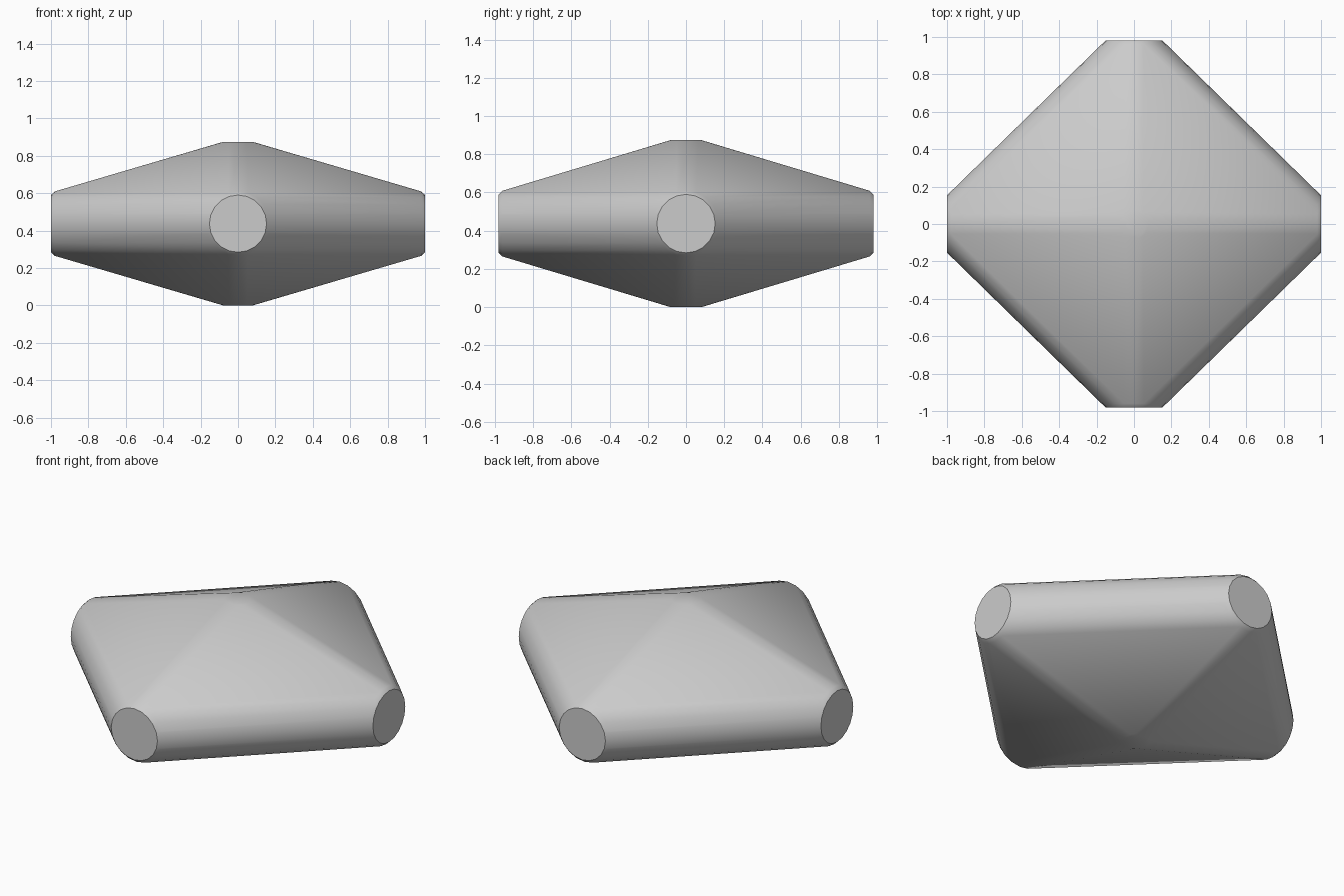
import bpy, bmesh, math
from mathutils import Vector

if "Cube" in bpy.data.objects:
    bpy.data.objects.remove(bpy.data.objects["Cube"], do_unlink=True)

MID = 0.437   # height of the centre plane
SIDES = 20

grey = bpy.data.materials.new("plain grey")
grey.use_nodes = True
colour = (0.6, 0.6, 0.6, 1)
grey.diffuse_color = colour
grey.node_tree.nodes["Principled BSDF"].inputs["Base Color"].default_value = colour


def add_ring(bm, axis, radius):
    """Ring of points at the tip of an axis vector, facing along it."""
    turn = Vector((0, 0, 1)).rotation_difference(axis)
    for i in range(SIDES):
        a = math.tau * i / SIDES
        p = Vector((radius * math.cos(a), radius * math.sin(a), 0))
        bm.verts.new(turn @ p + axis + Vector((0, 0, MID)))


bm = bmesh.new()
for s in (-1, 1):
    # round ends of the four arms, each with a narrow chamfer
    for reach, direction in ((1, Vector((s, 0, 0))), (0.98, Vector((0, s, 0)))):
        add_ring(bm, direction * reach, 0.153)
        add_ring(bm, direction * (reach - 0.02), 0.172)
    # small flat tips above and below
    add_ring(bm, Vector((0, 0, s * MID)), 0.08)

# skin stretched tightly over all rings
hull = bmesh.ops.convex_hull(bm, input=bm.verts[:])
loose = [v for v in bm.verts if not v.link_faces]
bmesh.ops.delete(bm, geom=loose, context="VERTS")
bmesh.ops.dissolve_limit(bm, angle_limit=0.01, verts=bm.verts[:], edges=bm.edges[:])
bmesh.ops.recalc_face_normals(bm, faces=bm.faces[:])

mesh = bpy.data.meshes.new("rounded_diamond_body")
bm.to_mesh(mesh)
bm.free()
mesh.materials.append(grey)
body = bpy.data.objects.new("rounded_diamond_body", mesh)
bpy.context.collection.objects.link(body)

# soft ridges, crisp end discs
bpy.ops.object.select_all(action="DESELECT")
body.select_set(True)
bpy.context.view_layer.objects.active = body
bpy.ops.object.shade_smooth_by_angle(angle=math.radians(30))
